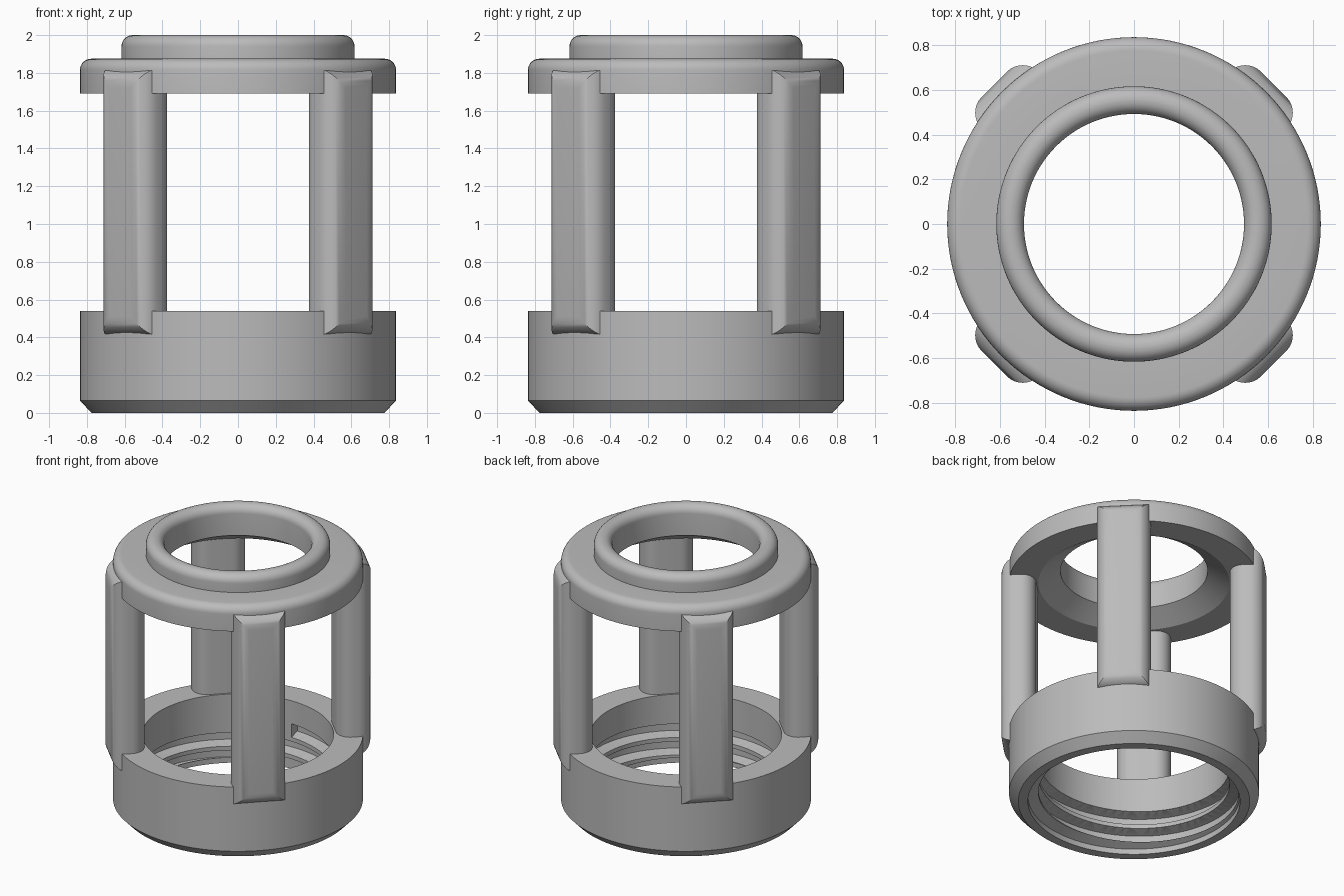
import bpy, bmesh, math
from mathutils import Matrix

cube = bpy.data.objects.get("Cube")
if cube:
    bpy.data.objects.remove(cube, do_unlink=True)

grey = bpy.data.materials.new("plain_grey")
grey.use_nodes = True
COLOUR = (0.5, 0.5, 0.5, 1)
grey.diffuse_color = COLOUR
grey.node_tree.nodes["Principled BSDF"].inputs["Base Color"].default_value = COLOUR


def finish(name, bm):
    bmesh.ops.recalc_face_normals(bm, faces=bm.faces)
    mesh = bpy.data.meshes.new(name)
    bm.to_mesh(mesh)
    bm.free()
    mesh.materials.append(grey)
    obj = bpy.data.objects.new(name, mesh)
    bpy.context.collection.objects.link(obj)
    return obj


def smooth(obj):
    bpy.ops.object.select_all(action='DESELECT')
    obj.select_set(True)
    bpy.context.view_layer.objects.active = obj
    bpy.ops.object.shade_smooth_by_angle(angle=math.radians(30))


def arc(r, z, radius, start, end, steps=8):
    """Profile points of a fillet centred on (r, z)."""
    angles = [math.radians(start + (end - start) * i / steps) for i in range(steps + 1)]
    return [(r + radius * math.cos(a), z + radius * math.sin(a)) for a in angles]


def sweep(name, profile, rings, closed):
    """Join copies of a closed (r, z) profile placed at (angle, lift) stations."""
    bm = bmesh.new()
    loops = [[bm.verts.new((r * math.cos(a), r * math.sin(a), z + lift)) for r, z in profile]
             for a, lift in rings]
    pairs = list(zip(loops, loops[1:]))
    if closed:
        pairs.append((loops[-1], loops[0]))
    else:
        bm.faces.new(loops[0])
        bm.faces.new(loops[-1])
    n = len(profile)
    for a, b in pairs:
        for i in range(n):
            j = (i + 1) % n
            bm.faces.new((a[i], a[j], b[j], b[i]))
    return finish(name, bm)


SEGMENTS = 128
circle = [(math.tau * i / SEGMENTS, 0) for i in range(SEGMENTS)]

# Base collar with a chamfered foot and a wider mouth below the thread
base = sweep("base_collar", [(0.71, 0), (0.775, 0), (0.837, 0.065), (0.837, 0.54),
                             (0.64, 0.54), (0.64, 0.07), (0.71, 0.04)], circle, True)

# Helical groove cut into the collar, ending squarely at the back
TURN, PITCH, TURNS = 72, 0.13, 2.4
END = math.radians(91)
stations = []
for i in range(int(TURN * TURNS) + 1):
    turns_down = i / TURN
    stations.append((END - math.tau * turns_down, 0.32 - PITCH * turns_down))
cutter = sweep("thread_cutter", [(0.58, -0.05), (0.64, -0.05), (0.71, -0.03),
                                 (0.71, 0.03), (0.64, 0.05), (0.58, 0.05)], stations, False)
cut = base.modifiers.new("thread", 'BOOLEAN')
cut.operation = 'DIFFERENCE'
cut.solver = 'EXACT'
cut.object = cutter
bpy.context.view_layer.objects.active = base
bpy.ops.object.modifier_apply(modifier=cut.name)
bpy.data.objects.remove(cutter, do_unlink=True)
smooth(base)

# Top cap: flange, rounded neck and conical underside
cap_profile = [(0.64, 1.69), (0.837, 1.69)]
cap_profile += arc(0.777, 1.815, 0.06, 0, 90)
cap_profile += [(0.617, 1.875)]
cap_profile += arc(0.557, 1.94, 0.06, 0, 90)
cap_profile += arc(0.553, 1.94, 0.06, 90, 180)
cap_profile += [(0.493, 1.78)]
smooth(sweep("top_cap", cap_profile, circle, True))

# Four rounded pillars on the diagonals
INNER, OUTER, WIDTH, LOW, HIGH = 0.652, 0.885, 0.36, 0.41, 1.82
for i, corner in enumerate(("back_left", "back_right", "front_right", "front_left")):
    bm = bmesh.new()
    bmesh.ops.create_cube(bm, size=1)
    bmesh.ops.scale(bm, vec=(OUTER - INNER, WIDTH, HIGH - LOW), verts=bm.verts)
    bmesh.ops.translate(bm, vec=((OUTER + INNER) / 2, 0, (HIGH + LOW) / 2), verts=bm.verts)
    # Round the upright edges and the outer top and bottom edges
    edges = []
    for e in bm.edges:
        a, b = (v.co for v in e.verts)
        if abs(a.z - b.z) > 0.1 or min(a.x, b.x) > OUTER - 0.01:
            edges.append(e)
    bmesh.ops.bevel(bm, geom=edges, offset=0.1, segments=8, profile=0.5, affect='EDGES')
    bm.transform(Matrix.Rotation(math.radians(45 + 90 * i), 4, 'Z'))
    smooth(finish(corner + "_pillar", bm))
